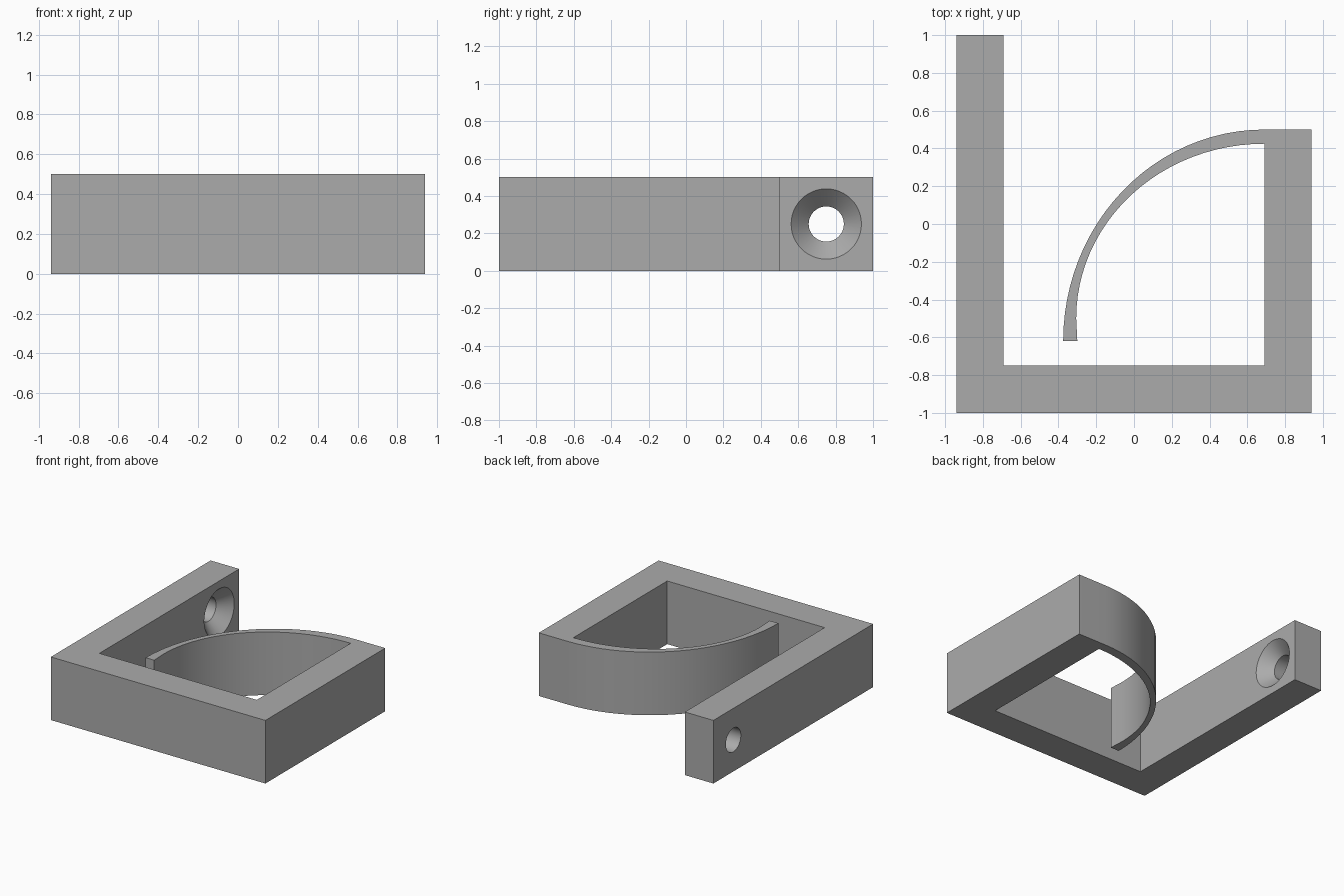
import bpy
import bmesh
from math import cos, sin, pi
from mathutils import Matrix

if "Cube" in bpy.data.objects:
    bpy.data.objects.remove(bpy.data.objects["Cube"])

HEIGHT = 0.5
X, Y, WALL = 0.94, 1.0, 0.25      # half width, half depth, wall thickness
INNER = X - WALL
TIP = -0.62                       # y of the free end of the spring
STEPS = 24

grey = bpy.data.materials.new("plain grey")
grey.use_nodes = True
colour = (0.41, 0.41, 0.41, 1)
grey.diffuse_color = colour
grey.node_tree.nodes["Principled BSDF"].inputs["Base Color"].default_value = colour


def add_object(name, bm):
    bmesh.ops.recalc_face_normals(bm, faces=bm.faces)
    mesh = bpy.data.meshes.new(name)
    bm.to_mesh(mesh)
    bm.free()
    mesh.materials.append(grey)
    obj = bpy.data.objects.new(name, mesh)
    bpy.context.collection.objects.link(obj)
    return obj


def quarter(cy, rx, ry):
    """Quarter ellipse from the top of the short wall to the spring tip."""
    angles = [pi / 2 * (1 + i / STEPS) for i in range(STEPS + 1)]
    return [(INNER + rx * cos(a), cy + ry * sin(a)) for a in angles]


# Clip profile: long arm, base, short wall and curved spring in one outline
outer = quarter(TIP, 1.065, 1.12)
inner = quarter(-0.5, 0.996, 0.925)
outline = [(-X, Y), (-X, -Y), (X, -Y), (X, 0.5)]
outline += outer + [(-0.30, TIP)] + inner[::-1]
outline += [(INNER, WALL - Y), (-INNER, WALL - Y), (-INNER, Y)]

bm = bmesh.new()
face = bm.faces.new([bm.verts.new((x, y, 0)) for x, y in outline])
side = bmesh.ops.extrude_face_region(bm, geom=[face])["geom"]
bmesh.ops.translate(bm, vec=(0, 0, HEIGHT),
                    verts=[v for v in side if isinstance(v, bmesh.types.BMVert)])
clip = add_object("spring_clip", bm)

# Countersunk screw hole: a stepped profile turned around the x axis
bm = bmesh.new()
profile = [(-X - 0.1, 0), (-X - 0.1, 0.094), (-INNER - 0.094, 0.094),
           (-INNER, 0.188), (-INNER + 0.1, 0.288), (-INNER + 0.1, 0)]
verts = [bm.verts.new((x, 0, r)) for x, r in profile]
edges = [bm.edges.new(pair) for pair in zip(verts, verts[1:])]
bmesh.ops.spin(bm, geom=verts + edges, cent=(0, 0, 0), axis=(1, 0, 0),
               angle=2 * pi, steps=48)
bmesh.ops.remove_doubles(bm, verts=bm.verts, dist=0.0001)
bmesh.ops.transform(bm, matrix=Matrix.Translation((0, 0.75, HEIGHT / 2)), verts=bm.verts)
cutter = add_object("screw_hole_cutter", bm)
cutter.hide_render = True

cut = clip.modifiers.new("screw_hole", "BOOLEAN")
cut.operation = "DIFFERENCE"
cut.solver = "EXACT"
cut.object = cutter
bpy.ops.object.select_all(action="DESELECT")
clip.select_set(True)
bpy.context.view_layer.objects.active = clip
bpy.ops.object.modifier_apply(modifier=cut.name)
bpy.data.objects.remove(cutter)
bpy.ops.object.shade_smooth_by_angle(angle=pi / 9)
